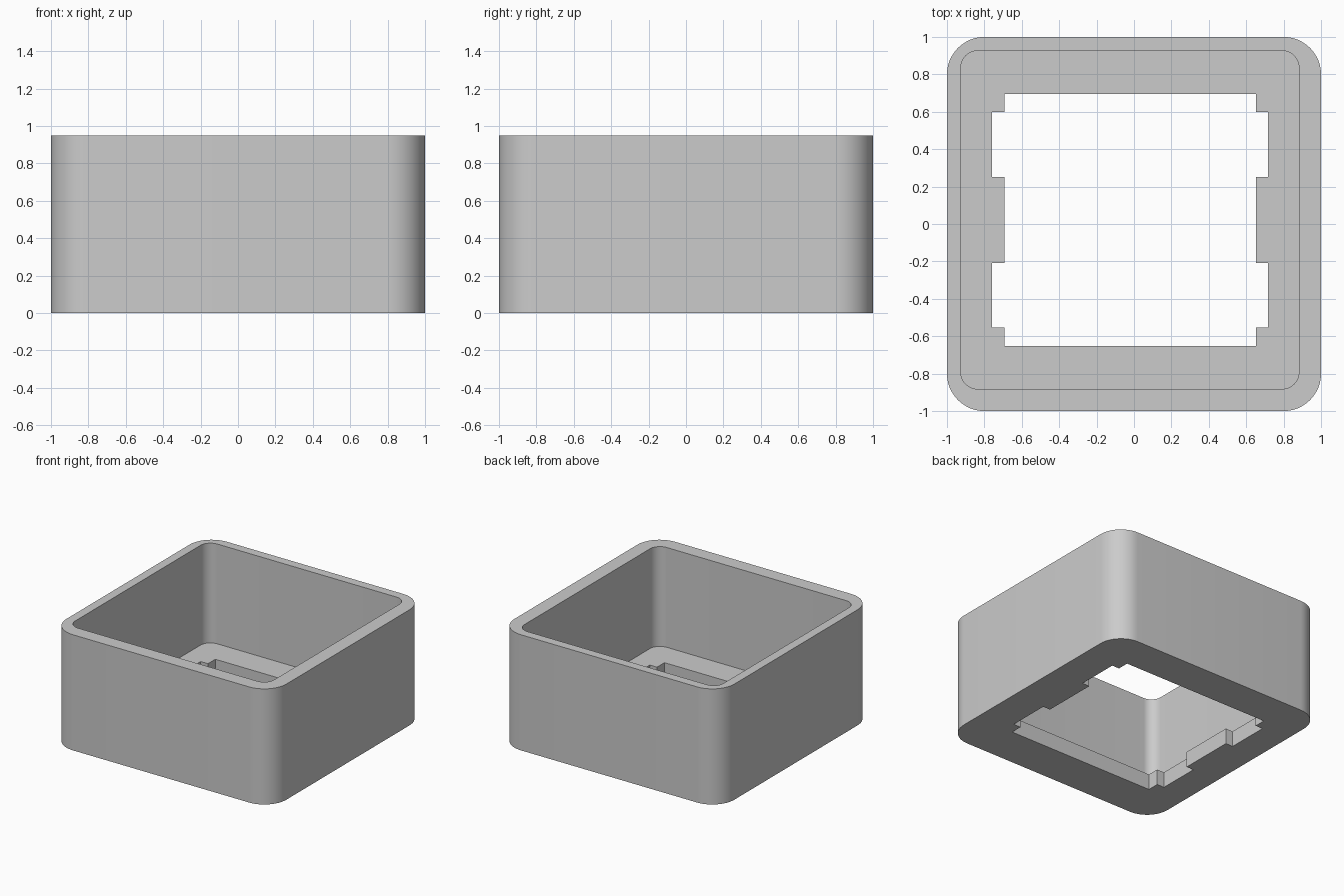
import bpy
import bmesh
from math import cos, sin, pi, radians

cube = bpy.data.objects.get("Cube")
if cube:
    bpy.data.objects.remove(cube, do_unlink=True)

HEIGHT, FLOOR, OVER = 0.95, 0.13, 0.1

grey = bpy.data.materials.new("grey_plastic")
grey.use_nodes = True
grey.diffuse_color = (0.6, 0.6, 0.6, 1)
grey.node_tree.nodes["Principled BSDF"].inputs["Base Color"].default_value = (0.6, 0.6, 0.6, 1)


def rounded_rect(x0, x1, y0, y1, radius, steps=12):
    """Counter-clockwise outline with rounded corners."""
    corners = [(x1 - radius, y1 - radius), (x0 + radius, y1 - radius),
               (x0 + radius, y0 + radius), (x1 - radius, y0 + radius)]
    points = []
    for quarter, (cx, cy) in enumerate(corners):
        for i in range(steps + 1):
            a = (quarter + i / steps) * pi / 2
            points.append((cx + radius * cos(a), cy + radius * sin(a)))
    return points


def prism(name, outline, z0, z1):
    """Upright solid from a flat outline."""
    bm = bmesh.new()
    face = bm.faces.new([bm.verts.new((x, y, z0)) for x, y in outline])
    top = bmesh.ops.extrude_face_region(bm, geom=[face])
    verts = [g for g in top["geom"] if isinstance(g, bmesh.types.BMVert)]
    bmesh.ops.translate(bm, verts=verts, vec=(0, 0, z1 - z0))
    bmesh.ops.recalc_face_normals(bm, faces=bm.faces)
    mesh = bpy.data.meshes.new(name)
    bm.to_mesh(mesh)
    bm.free()
    mesh.materials.append(grey)
    obj = bpy.data.objects.new(name, mesh)
    bpy.context.collection.objects.link(obj)
    return obj


# Outer block
housing = prism("housing", rounded_rect(-1, 1, -1, 1, 0.2), 0, HEIGHT)

# Open cavity, slightly off centre
cavity = prism("cavity_cutter", rounded_rect(-0.926, 0.882, -0.882, 0.926, 0.09),
               FLOOR, HEIGHT + OVER)

# Floor opening with two clip notches on each side
left, right, front, back = -0.693, 0.651, -0.651, 0.695
notch = 0.066
spans = [(-0.554, -0.209), (0.251, 0.6)]
right_side = [(right + d, y) for a, b in spans
              for d, y in ((0, a), (notch, a), (notch, b), (0, b))]
left_side = [(left + right - x, y) for x, y in reversed(right_side)]
outline = ([(left, front), (right, front)] + right_side
           + [(right, back), (left, back)] + left_side)
opening = prism("opening_cutter", outline, -OVER, FLOOR + OVER)

# Cut the housing, then discard the cutters
bpy.context.view_layer.objects.active = housing
for cutter in (cavity, opening):
    cutter.hide_render = True
    cut = housing.modifiers.new(cutter.name, "BOOLEAN")
    cut.operation = "DIFFERENCE"
    cut.solver = "EXACT"
    cut.object = cutter
    bpy.ops.object.modifier_apply(modifier=cut.name)
    bpy.data.objects.remove(cutter, do_unlink=True)

# Smooth corners, crisp rims
bpy.ops.object.select_all(action="DESELECT")
housing.select_set(True)
bpy.ops.object.shade_smooth_by_angle(angle=radians(30))
